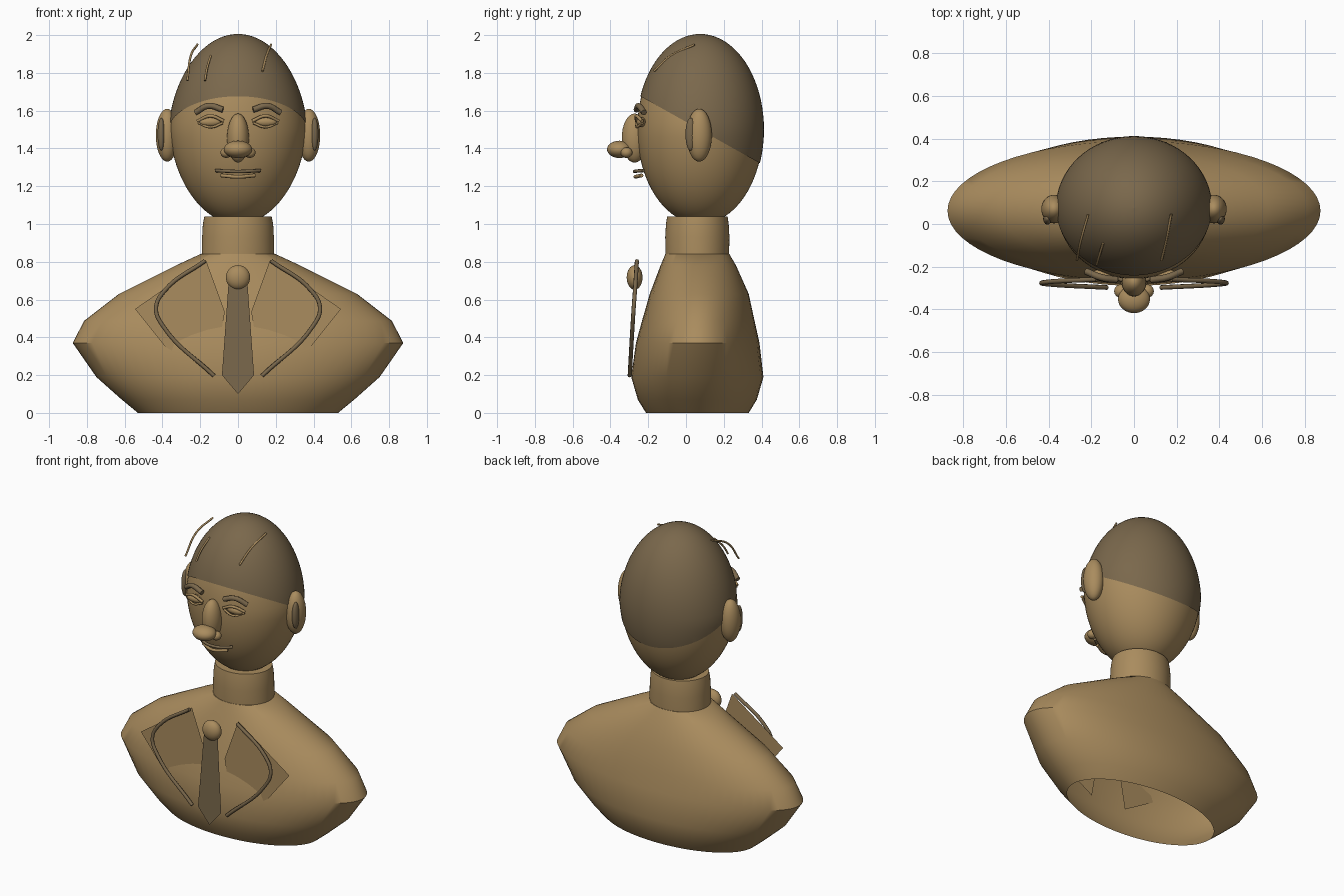
import bpy, bmesh, math
from mathutils import Vector

if "Cube" in bpy.data.objects:
    bpy.data.objects.remove(bpy.data.objects["Cube"])


def material(name, rgb):
    m = bpy.data.materials.new(name)
    m.diffuse_color = (*rgb, 1)
    m.use_nodes = True
    m.node_tree.nodes["Principled BSDF"].inputs["Base Color"].default_value = m.diffuse_color
    return m


BRONZE = material("light bronze", (0.40, 0.262, 0.112))
DARK = material("dark bronze", (0.195, 0.138, 0.072))


def finish(bm, name, mat, smooth=40):
    me = bpy.data.meshes.new(name)
    bm.to_mesh(me)
    bm.free()
    ob = bpy.data.objects.new(name, me)
    bpy.context.collection.objects.link(ob)
    me.materials.append(mat)
    if smooth:
        bpy.ops.object.select_all(action='DESELECT')
        ob.select_set(True)
        bpy.context.view_layer.objects.active = ob
        bpy.ops.object.shade_smooth_by_angle(angle=math.radians(smooth))
    return ob


def loft(rings, n=64, cap_top=False):
    """Skin elliptical rings given as (z, centre y, x radius, y radius)."""
    bm = bmesh.new()
    loops = []
    for z, cy, rx, ry in rings:
        loops.append([bm.verts.new((rx * math.cos(2 * math.pi * i / n),
                                    cy + ry * math.sin(2 * math.pi * i / n), z)) for i in range(n)])
    for a, b in zip(loops, loops[1:]):
        for i in range(n):
            j = (i + 1) % n
            bm.faces.new((a[i], a[j], b[j], b[i]))
    if cap_top:
        bm.faces.new(loops[-1])
    return bm


def ellipsoid(name, centre, radii, mat):
    bm = bmesh.new()
    bmesh.ops.create_uvsphere(bm, u_segments=32, v_segments=16, radius=1)
    bmesh.ops.scale(bm, vec=radii, verts=bm.verts)
    bmesh.ops.translate(bm, vec=centre, verts=bm.verts)
    return finish(bm, name, mat, 180)


def tube(name, points, radius, mat):
    cu = bpy.data.curves.new(name, 'CURVE')
    cu.dimensions = '3D'
    cu.bevel_depth = radius
    cu.bevel_resolution = 2
    cu.use_fill_caps = True
    sp = cu.splines.new('BEZIER')
    sp.resolution_u = 8
    sp.bezier_points.add(len(points) - 1)
    for p, co in zip(sp.bezier_points, points):
        p.co = co
        p.handle_left_type = p.handle_right_type = 'AUTO'
    ob = bpy.data.objects.new(name, cu)
    bpy.context.collection.objects.link(ob)
    cu.materials.append(mat)
    return ob


def plate(name, outline, mat):
    bm = bmesh.new()
    f = bm.faces.new([bm.verts.new(p) for p in outline])
    f.normal_update()
    if f.normal.y > 0:
        f.normal_flip()
    return finish(bm, name, mat, 0)


# Torso: open underneath, broad shoulders
finish(loft([(0, .06, .53, .272), (.07, .06, .615, .315), (.19, .06, .75, .35),
             (.37, .062, .875, .327), (.487, .065, .815, .298), (.63, .07, .63, .262),
             (.78, .065, .33, .20), (.84, .06, .20, .17)], cap_top=True), "torso", BRONZE)

# Neck
finish(loft([(.84, .06, .192, .168), (.93, .06, .190, .170), (1.0, .06, .186, .166),
             (1.04, .06, .178, .16)], cap_top=True), "neck", BRONZE)


# Egg-shaped head and the slanted hair cap over it
def egg(grow):
    rings = []
    for i in range(41):
        t = math.pi * (i / 40 - .5)
        s, c = math.sin(t), max(math.cos(t), .002)
        rings.append((1.5 + .5 * s * (1 + grow), .075,
                      (.362 + grow * .4) * c * (1 - .07 * abs(s)), (.333 + grow * .4) * c))
    return loft(rings)


finish(egg(0), "head", BRONZE)
bm = egg(.012)
bmesh.ops.bisect_plane(bm, geom=bm.verts[:] + bm.edges[:] + bm.faces[:],
                       plane_co=(0, -.257, 1.685), plane_no=Vector((0, .37, .66)).normalized(),
                       clear_inner=True)
cap = finish(bm, "hair_cap", DARK)

# Nose
ellipsoid("nose_bridge", (0, -.272, 1.455), (.058, .068, .13), BRONZE)
ellipsoid("nose_tip", (0, -.352, 1.395), (.075, .066, .046), BRONZE)

for s, side in ((-1, "left"), (1, "right")):
    ellipsoid("nostril_" + side, (s * .062, -.315, 1.378), (.031, .031, .028), BRONZE)
    # Ears
    ellipsoid("ear_" + side, (s * .375, .07, 1.47), (.06, .067, .14), BRONZE)
    ellipsoid("inner_ear_" + side, (s * .406, .025, 1.475), (.02, .028, .087), DARK)
    # Eyes, lids and brows
    ellipsoid("eye_" + side, (s * .145, -.237, 1.54), (.06, .025, .026), BRONZE)
    tube("upper_lid_" + side, [(s * .215, -.232, 1.545), (s * .145, -.262, 1.572),
                               (s * .075, -.262, 1.545)], .009, BRONZE)
    tube("lower_lid_" + side, [(s * .21, -.232, 1.535), (s * .145, -.26, 1.513),
                               (s * .08, -.26, 1.535)], .007, BRONZE)
    tube("brow_" + side, [(s * .225, -.222, 1.59), (s * .155, -.25, 1.625),
                          (s * .08, -.262, 1.605)], .016, DARK)
    # Lapel plates and their raised edge
    plate("lapel_" + side, [(s * x, -.24, z) for x, z in
                            ((.17, .81), (.545, .55), (.385, .35), (.13, .2), (.07, .535))], BRONZE)
    tube("lapel_edge_" + side, [(s * x, y, z) for x, y, z in
                                ((.175, -.26, .805), (.386, -.27, .65), (.434, -.277, .555),
                                 (.397, -.283, .46), (.127, -.298, .196))], .011, DARK)

# Mouth
tube("upper_lip", [(-.118, -.225, 1.283), (-.06, -.262, 1.28), (0, -.272, 1.278),
                   (.06, -.262, 1.28), (.118, -.225, 1.283)], .009, DARK)
tube("lower_lip", [(-.09, -.235, 1.257), (0, -.268, 1.25), (.09, -.235, 1.257)], .010, BRONZE)

# Tie
plate("tie", [(-.05, -.285, .69), (-.085, -.298, .2), (0, -.30, .1),
              (.085, -.298, .2), (.05, -.285, .69)], DARK)
ellipsoid("tie_knot", (0, -.272, .717), (.064, .042, .065), BRONZE)

# Loose hair strands
strands = [[(-.268, -.17, 1.76), (-.25, -.08, 1.89), (-.215, .045, 1.95)],
           [(-.175, -.19, 1.76), (-.165, -.155, 1.82), (-.145, -.09, 1.89)],
           [(.13, -.17, 1.81), (.15, -.08, 1.89), (.175, .045, 1.95)]]
for i, pts in enumerate(strands):
    tube("hair_strand_%d" % (i + 1), pts, .006, BRONZE)
